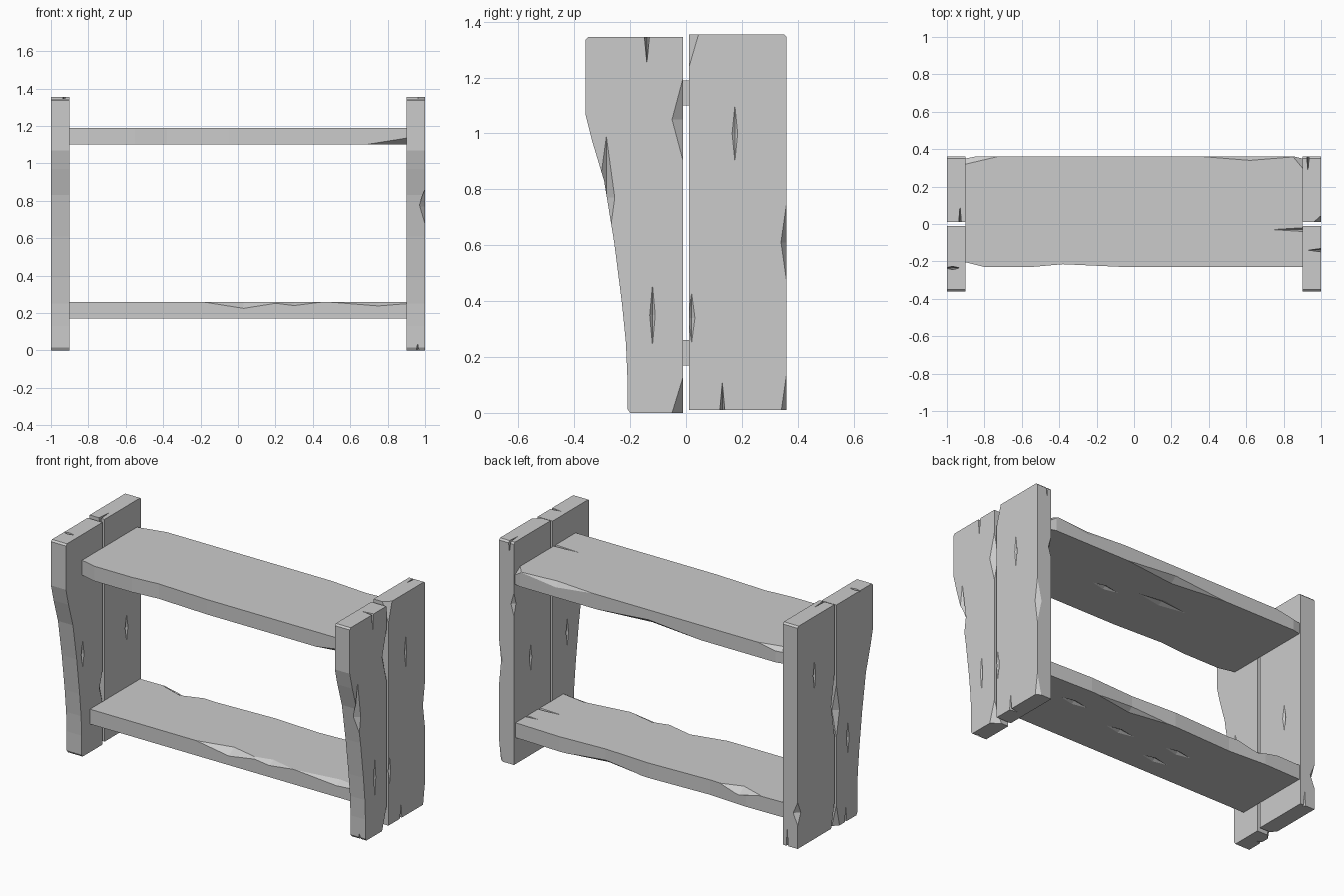
import bpy, bmesh
from mathutils import Vector


def make_object(name, bm):
    bmesh.ops.recalc_face_normals(bm, faces=bm.faces[:])
    mesh = bpy.data.meshes.new(name)
    bm.to_mesh(mesh)
    bm.free()
    ob = bpy.data.objects.new(name, mesh)
    bpy.context.collection.objects.link(ob)
    return ob


def board(name, points, offset):
    """Extrude a closed 3D outline into a flat-faced board."""
    bm = bmesh.new()
    face = bm.faces.new([bm.verts.new(p) for p in points])
    new = bmesh.ops.extrude_face_region(bm, geom=[face], use_keep_orig=True)
    verts = [g for g in new["geom"] if isinstance(g, bmesh.types.BMVert)]
    bmesh.ops.translate(bm, verts=verts, vec=offset)
    return make_object(name, bm)


def gouge_cutter(center, half):
    """Octahedron: makes dents, edge chips and end cracks."""
    bm = bmesh.new()
    for axis in range(3):
        for s in (-1, 1):
            d = Vector((0, 0, 0))
            d[axis] = s * half[axis]
            bm.verts.new(Vector(center) + d)
    bmesh.ops.convex_hull(bm, input=bm.verts[:])
    cutter = make_object("gouge_cutter", bm)
    cutter.hide_render = True
    return cutter


def carve(ob, gouges):
    """Cut every gouge (centre, half size) and bake the result."""
    cutters = [gouge_cutter(g[:3], g[3:]) for g in gouges]
    for c in cutters:
        m = ob.modifiers.new("gouge", 'BOOLEAN')
        m.operation, m.solver, m.object = 'DIFFERENCE', 'EXACT', c
    deps = bpy.context.evaluated_depsgraph_get()
    mesh = bpy.data.meshes.new_from_object(ob.evaluated_get(deps))
    ob.modifiers.clear()
    ob.data = mesh
    for c in cutters:
        bpy.data.objects.remove(c, do_unlink=True)


# Side planks: outlines in (y, z); front plank tapers to the foot
front_outline = [(-.20, 0), (-.21, .015), (-.21, .13), (-.215, .25), (-.229, .39),
                 (-.257, .61), (-.293, .83), (-.335, .97), (-.36, 1.07),
                 (-.36, 1.335), (-.35, 1.345), (-.01, 1.345), (-.01, 0)]
back_outline = [(.01, .01), (.36, .01), (.36, 1.345), (.35, 1.355), (.01, 1.355)]

# Wear on the planks: (x, y, z, half x, half y, half z), x for the right side
front_wear = {
    "right": [(1.0, -.14, 1.345, .07, .009, .095), (1.0, -.01, 1.05, .03, .04, .15),
              (1.0, -.01, 0, .05, .04, .13), (1.0, -.12, .35, .012, .01, .11),
              (1.0, -.285, .77, .03, .03, .22), (.9, -.01, .97, .02, .04, .07),
              (.9, -.15, .62, .012, .012, .08), (.96, -.205, 0, .008, .02, .05)],
    "left": [(.97, -.235, 1.345, .04, .009, .08), (.9, -.01, .35, .02, .03, .10),
             (1.0, -.01, .7, .03, .03, .16), (.9, -.20, .62, .012, .014, .08),
             (1.0, -.12, .5, .012, .012, .10), (1.0, -.1, 0, .03, .01, .09),
             (1.0, -.01, 0, .03, .03, .13)],
}
back_wear = {
    "right": [(1.0, .01, 1.355, .04, .035, .12), (1.0, .13, .01, .05, .009, .10),
              (1.0, .36, .61, .03, .02, .14), (1.0, .36, 0, .03, .02, .14),
              (1.0, .02, .34, .012, .012, .09), (1.0, .175, 1.0, .008, .01, .10),
              (.93, .36, 1.355, .007, .08, .07), (.9, .36, .98, .02, .02, .07),
              (.9, .2, .6, .012, .012, .08)],
    "left": [(.93, .01, 1.355, .007, .09, .07), (.9, .22, .62, .012, .014, .08),
             (1.0, .01, .75, .03, .03, .18), (1.0, .36, .22, .03, .03, .07),
             (.93, .36, .01, .007, .02, .10), (1.0, .2, 1.0, .012, .012, .09),
             (1.0, .01, .01, .03, .03, .14)],
}
for side, s in (("right", 1), ("left", -1)):
    for name, outline, wear in (("front", front_outline, front_wear),
                                ("back", back_outline, back_wear)):
        plank = board(f"{side}_side_{name}_plank",
                      [(s * .9, y, z) for y, z in outline], (s * .1, 0, 0))
        carve(plank, [(s * g[0],) + g[1:] for g in wear[side]])

# Shelves: outlines in (x, y), with wavy worn edges
top_outline = [(-.9, -.205), (-.8, -.23), (-.55, -.23), (-.38, -.215), (-.05, -.23),
               (.9, -.23), (.9, .35), (.86, .36), (-.85, .36), (-.9, .35)]
bottom_outline = [(-.9, -.13), (.9, -.13), (.9, .345), (.6, .355), (.3, .34),
                  (0, .355), (-.4, .34), (-.65, .355), (-.9, .35)]
top_wear = [(.9, -.03, 1.19, .16, .01, .03), (.9, -.23, 1.10, .22, .04, .035),
            (.62, .36, 1.19, .25, .02, .03), (-.9, .36, 1.19, .17, .04, .03),
            (.9, .36, 1.19, .05, .06, .04), (0, .36, 1.10, .35, .04, .03),
            (.25, .05, 1.10, .09, .02, .012), (-.1, .12, 1.10, .17, .03, .012)]
bottom_wear = [(.03, -.13, .26, .22, .05, .035), (.3, -.13, .26, .16, .04, .02),
               (.75, -.13, .26, .28, .04, .022), (-.6, .35, .26, .15, .05, .035),
               (.3, .35, .17, .25, .04, .03), (.9, .12, .26, .15, .01, .03),
               (.9, .24, .26, .08, .008, .03), (.2, .12, .17, .10, .02, .012),
               (-.15, .0, .17, .09, .02, .012), (-.2, .14, .17, .09, .02, .012),
               (.6, .2, .17, .10, .02, .012)]
for name, outline, z, wear in (("top_shelf", top_outline, 1.10, top_wear),
                               ("bottom_shelf", bottom_outline, .17, bottom_wear)):
    shelf = board(name, [(x, y, z) for x, y in outline], (0, 0, .09))
    carve(shelf, wear)
